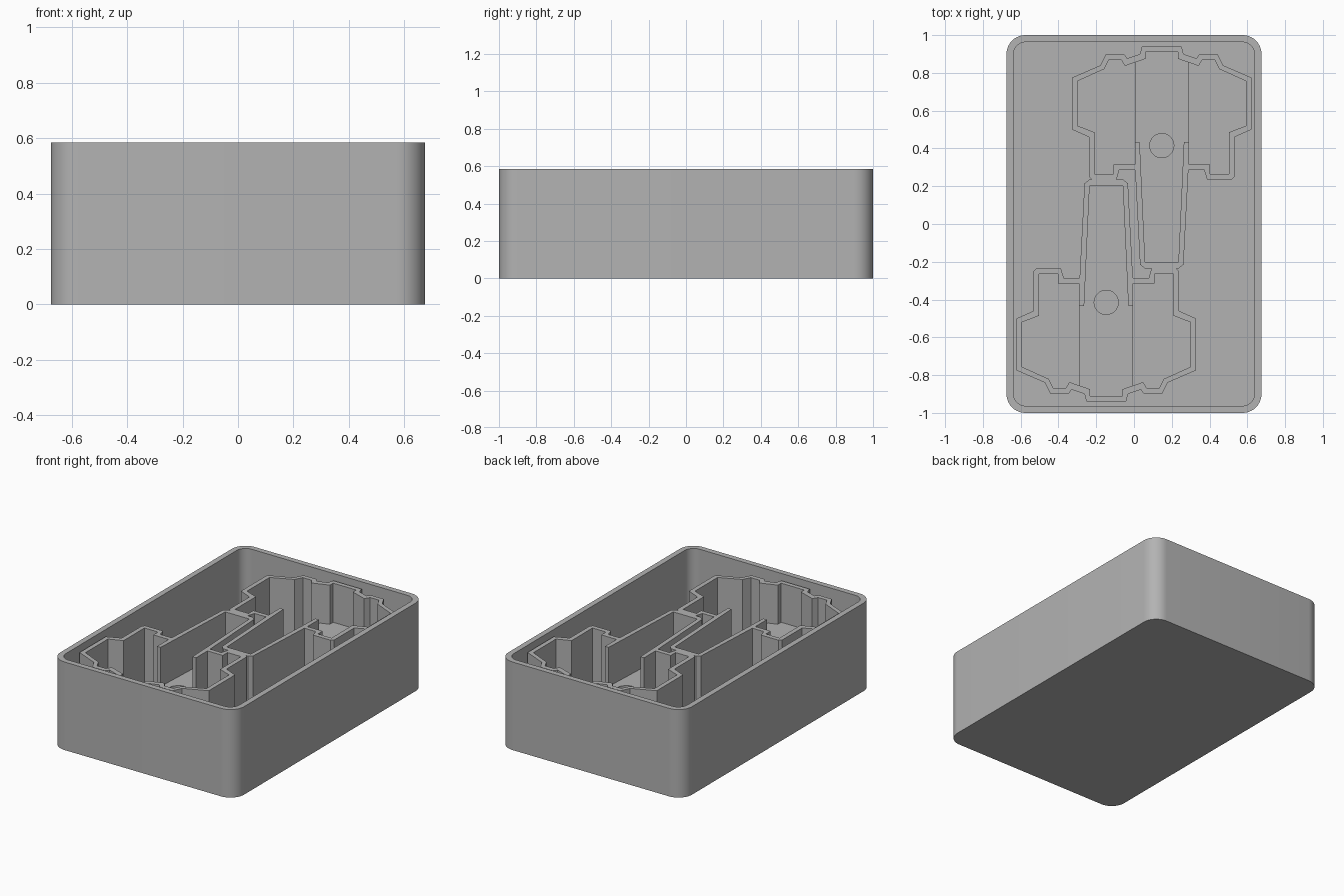
import bpy, bmesh, math

if "Cube" in bpy.data.objects:
    bpy.data.objects.remove(bpy.data.objects["Cube"])

grey = bpy.data.materials.new("plain grey")
grey.use_nodes = True
colour = (0.45, 0.45, 0.45, 1)
grey.diffuse_color = colour
grey.node_tree.nodes["Principled BSDF"].inputs["Base Color"].default_value = colour

FLOOR, STEP, WALL_TOP, RIM = 0.04, 0.29, 0.55, 0.585
CENTRE = 0.147


def rounded_rect(hx, hy, r, n=10):
    pts = []
    for k, (sx, sy) in enumerate([(1, 1), (-1, 1), (-1, -1), (1, -1)]):
        for i in range(n + 1):
            a = math.pi / 2 * (k + i / n)
            pts.append((sx * (hx - r) + r * math.cos(a), sy * (hy - r) + r * math.sin(a)))
    return pts


def circle(x, y, r, n=32):
    return [(x + r * math.cos(math.tau * i / n), y + r * math.sin(math.tau * i / n)) for i in range(n)]


def mirrored(half):
    """Closed outline from its right half, about the pocket's centre line."""
    return [(CENTRE + x, y) for x, y in half] + [(CENTRE - x, y) for x, y in reversed(half)]


def slab(name, loops, z0, z1, turned=False):
    """Extrude nested outlines; inner outlines become holes."""
    curve = bpy.data.curves.new(name, 'CURVE')
    curve.dimensions = '2D'
    curve.fill_mode = 'BOTH'
    curve.extrude = (z1 - z0) / 2
    s = -1 if turned else 1
    for pts in loops:
        sp = curve.splines.new('POLY')
        sp.points.add(len(pts) - 1)
        for p, (x, y) in zip(sp.points, pts):
            p.co = (s * x, s * y, 0, 1)
        sp.use_cyclic_u = True
    temp = bpy.data.objects.new(name + "_curve", curve)
    bpy.context.collection.objects.link(temp)
    bpy.context.view_layer.update()
    graph = bpy.context.evaluated_depsgraph_get()
    mesh = bpy.data.meshes.new_from_object(temp.evaluated_get(graph))
    bpy.data.objects.remove(temp)
    bm = bmesh.new()
    bm.from_mesh(mesh)
    bmesh.ops.remove_doubles(bm, verts=bm.verts, dist=0.0005)
    bmesh.ops.translate(bm, verts=bm.verts, vec=(0, 0, (z0 + z1) / 2))
    bmesh.ops.recalc_face_normals(bm, faces=bm.faces)
    bm.to_mesh(mesh)
    bm.free()
    mesh.materials.clear()
    mesh.materials.append(grey)
    obj = bpy.data.objects.new(name, mesh)
    bpy.context.collection.objects.link(obj)
    bpy.ops.object.select_all(action='DESELECT')
    obj.select_set(True)
    bpy.context.view_layer.objects.active = obj
    bpy.ops.object.shade_smooth_by_angle(angle=math.radians(25))
    return obj


# Open box: one outline for the base, a ring above it for the sides
outside = rounded_rect(0.675, 1.0, 0.1)
slab("box_base", [outside], 0, FLOOR)
slab("box_sides", [outside, rounded_rect(0.638, 0.963, 0.065)], FLOOR, RIM)

# Right halves of the pocket outlines
inner = [(.085, .91), (.085, .875), (.195, .837), (.215, .87), (.28, .87), (.305, .82),
         (.445, .757), (.445, .52), (.355, .485), (.355, .265), (.255, .265), (.255, .315),
         (.143, .315), (.143, .435), (.117, .435), (.088, -.202)]
outer = [(.105, .94), (.115, .9), (.183, .877), (.2, .9), (.295, .9), (.325, .84),
         (.475, .775), (.475, .5), (.385, .46), (.385, .25), (.37, .235), (.24, .235),
         (.225, .285), (.141, .285), (.115, -.215), (.09, -.235)]
step = [(.095, .925), (.095, .89), (.143, .87), (.143, .425), (.122, .425), (.1, -.21)]

# Two identical pockets, the second turned half way round
for side, turned in (("back", False), ("front", True)):
    slab(side + "_pocket_wall", [mirrored(outer), mirrored(inner)], FLOOR, WALL_TOP, turned)
    slab(side + "_raised_floor", [mirrored(step), circle(CENTRE, .415, .064)], FLOOR, STEP, turned)
